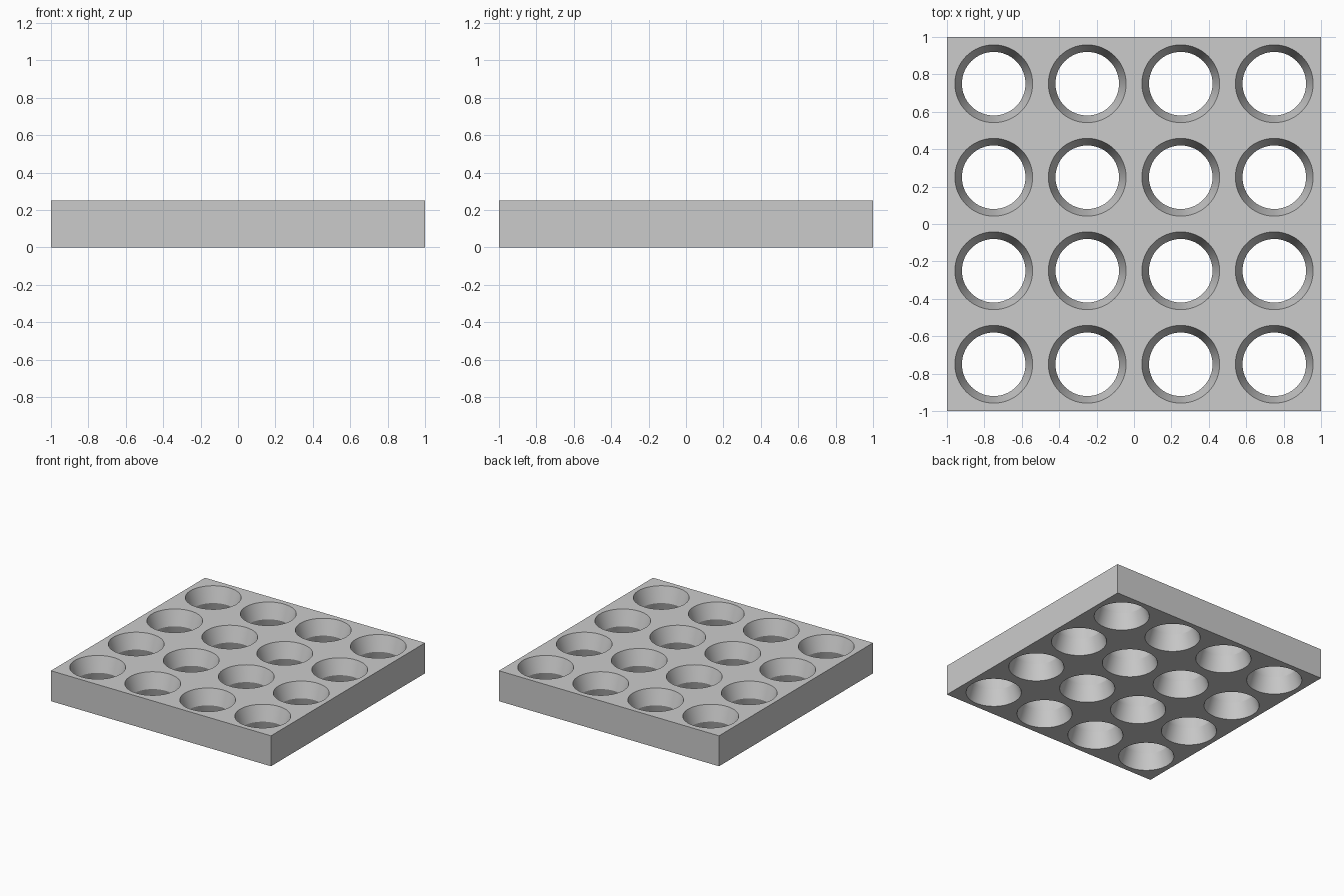
import bpy, bmesh, math

cube = bpy.data.objects.get("Cube")
if cube:
    bpy.data.objects.remove(cube, do_unlink=True)

HEIGHT = 0.25
CELL = 0.5
RIM, WAIST = 0.208, 0.17
SEGMENTS = 64

grey = bpy.data.materials.new("plain grey")
grey.use_nodes = True
colour = (0.6, 0.6, 0.6, 1)
grey.diffuse_color = colour
grey.node_tree.nodes["Principled BSDF"].inputs["Base Color"].default_value = colour

bm = bmesh.new()


def ring(cx, cy, z, radius, square=False):
    """Loop of vertices on a circle, or on the square cell outline."""
    verts = []
    for i in range(SEGMENTS):
        a = math.tau * i / SEGMENTS
        c, s = math.cos(a), math.sin(a)
        r = radius / max(abs(c), abs(s)) if square else radius
        verts.append(bm.verts.new((cx + r * c, cy + r * s, z)))
    return verts


# One square cell with a double-tapered hole, repeated four by four
for col in range(4):
    for row in range(4):
        cx, cy = (col - 1.5) * CELL, (row - 1.5) * CELL
        rings = [
            ring(cx, cy, 0, CELL / 2, True),
            ring(cx, cy, 0, RIM),
            ring(cx, cy, HEIGHT / 2, WAIST),
            ring(cx, cy, HEIGHT, RIM),
            ring(cx, cy, HEIGHT, CELL / 2, True),
        ]
        for low, high in zip(rings, rings[1:]):
            for i in range(SEGMENTS):
                j = (i + 1) % SEGMENTS
                bm.faces.new((low[i], high[i], high[j], low[j]))

# Weld the cells, then close the outer walls
bmesh.ops.remove_doubles(bm, verts=bm.verts[:], dist=0.0005)
border = [e for e in bm.edges if e.is_boundary]
bmesh.ops.bridge_loops(bm, edges=border)
bmesh.ops.recalc_face_normals(bm, faces=bm.faces[:])

mesh = bpy.data.meshes.new("perforated_plate")
bm.to_mesh(mesh)
bm.free()
mesh.materials.append(grey)
plate = bpy.data.objects.new("perforated_plate", mesh)
bpy.context.collection.objects.link(plate)

bpy.ops.object.select_all(action="DESELECT")
plate.select_set(True)
bpy.context.view_layer.objects.active = plate
bpy.ops.object.shade_smooth_by_angle(angle=math.radians(25))
